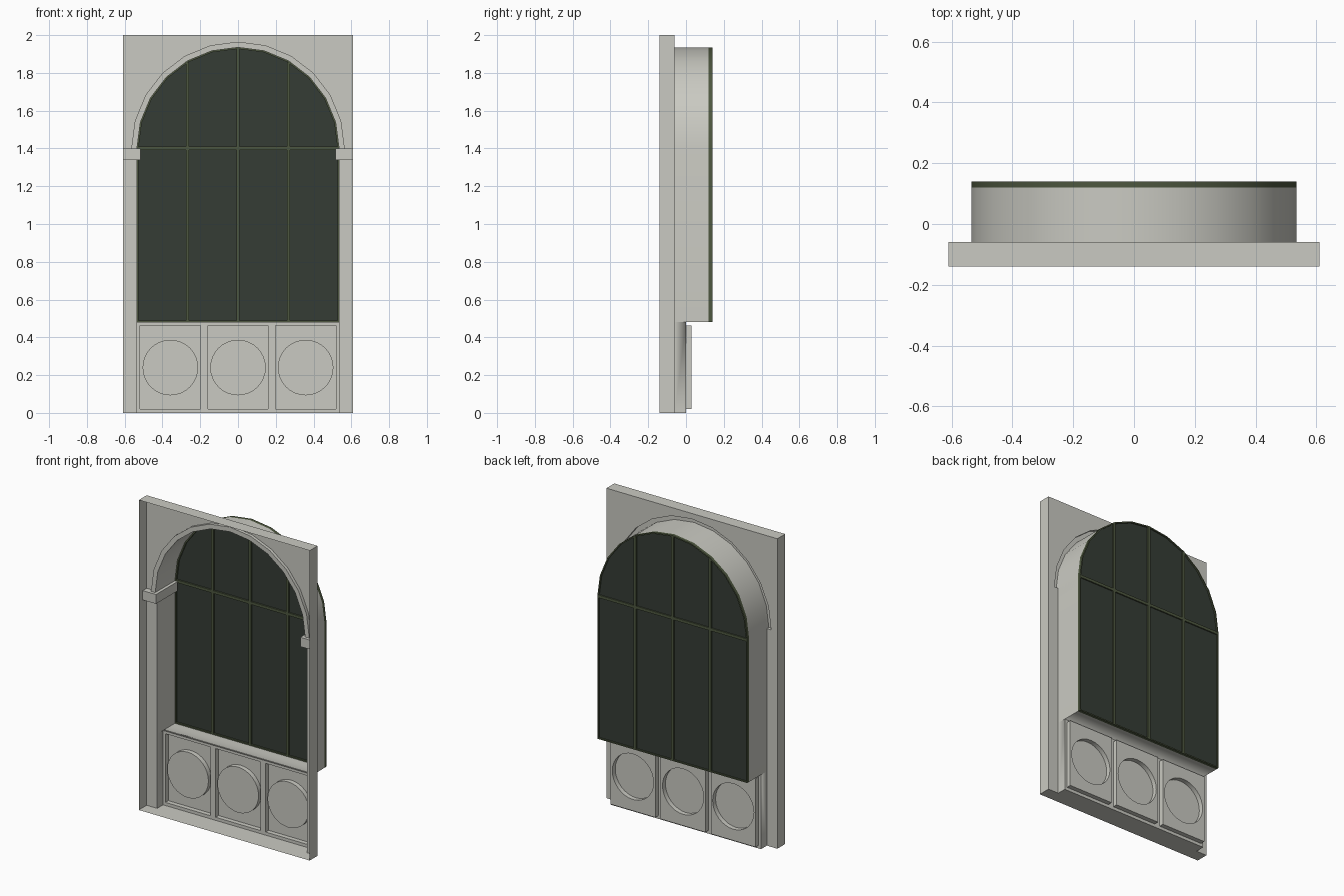
import bpy, bmesh, math

if "Cube" in bpy.data.objects:
    bpy.data.objects.remove(bpy.data.objects["Cube"])

def material(name, rgb):
    m = bpy.data.materials.new(name)
    m.diffuse_color = (*rgb, 1)
    m.use_nodes = True
    m.node_tree.nodes["Principled BSDF"].inputs["Base Color"].default_value = m.diffuse_color
    return m

STONE = material("pale_stone", (0.59, 0.59, 0.54))
FRAME = material("green_frame", (0.075, 0.095, 0.05))
GLASS = material("dark_glass", (0.036, 0.045, 0.036))

HW, OPEN, RING = 0.61, 0.535, 0.565        # half widths: niche, opening, arch moulding
SPRING, SILL = 1.40, 0.48                  # heights of arch spring and window sill
Y_EDGE, Y_WALL, Y_RING = -0.14, -0.06, -0.08
Y_PANEL, Y_RECESS, Y_WIN, Y_BACK = 0.0, 0.03, 0.12, 0.14


def finish(name, bm, mat):
    """Weld a bmesh, turn it into an object and smooth its gentle curves."""
    bmesh.ops.remove_doubles(bm, verts=bm.verts, dist=0.0002)
    me = bpy.data.meshes.new(name)
    bm.to_mesh(me)
    bm.free()
    me.materials.append(mat)
    ob = bpy.data.objects.new(name, me)
    bpy.context.collection.objects.link(ob)
    bpy.ops.object.select_all(action='DESELECT')
    ob.select_set(True)
    bpy.context.view_layer.objects.active = ob
    bpy.ops.object.shade_smooth_by_angle(angle=math.radians(25))
    return ob


def face(bm, pts):
    return bm.faces.new([bm.verts.new(p) for p in pts])


def plate(bm, x0, x1, z0, z1, y):
    face(bm, [(x0, y, z0), (x1, y, z0), (x1, y, z1), (x0, y, z1)])


def strip(bm, pts, y0, y1, closed=False):
    """Extrude an x-z outline along y."""
    n = len(pts)
    for i in range(n if closed else n - 1):
        (ax, az), (bx, bz) = pts[i], pts[(i + 1) % n]
        face(bm, [(ax, y0, az), (bx, y0, bz), (bx, y1, bz), (ax, y1, az)])


def band(bm, a, b, y, closed=False):
    """Flat ring between two matching outlines."""
    n = len(a)
    for i in range(n if closed else n - 1):
        j = (i + 1) % n
        face(bm, [(p[0], y, p[1]) for p in (a[i], a[j], b[j], b[i])])


def box(bm, x0, x1, y0, y1, z0, z1):
    pts = [(x0, z0), (x1, z0), (x1, z1), (x0, z1)]
    strip(bm, pts, y0, y1, True)
    plate(bm, x0, x1, z0, z1, y0)
    plate(bm, x1, x0, z0, z1, y1)


def arc(r, n=12):
    return [(-r * math.cos(math.pi * i / n), SPRING + r * math.sin(math.pi * i / n))
            for i in range(n + 1)]


def arch(r, z0):
    return [(-r, z0)] + arc(r) + [(r, z0)]


# Open-fronted niche: thin edges and the floor
bm = bmesh.new()
strip(bm, [(-HW, 0), (-HW, 2), (HW, 2), (HW, 0)], Y_EDGE, Y_WALL)
face(bm, [(-HW, Y_EDGE, 0), (HW, Y_EDGE, 0), (HW, Y_WALL, 0), (-HW, Y_WALL, 0)])
face(bm, [(-OPEN, Y_WALL, 0), (OPEN, Y_WALL, 0), (OPEN, Y_PANEL, 0), (-OPEN, Y_PANEL, 0)])
finish("niche_edge", bm, STONE)

# Wall with the arched opening
bm = bmesh.new()
for s in (-1, 1):
    plate(bm, *sorted((s * OPEN, s * HW)), 0, SPRING, Y_WALL)
    plate(bm, *sorted((s * RING, s * HW)), SPRING, 2, Y_WALL)
outer = arc(RING)
band(bm, outer, [(x, 2) for x, z in outer], Y_WALL)
finish("wall", bm, STONE)

# Raised arch moulding
bm = bmesh.new()
band(bm, arc(OPEN), outer, Y_RING)
strip(bm, outer, Y_RING, Y_WALL)
strip(bm, arc(OPEN), Y_RING, Y_WALL)
finish("arch_moulding", bm, STONE)

# Deep reveal around the window, sill, and lower reveal beside the panels
bm = bmesh.new()
strip(bm, arch(OPEN, SILL), Y_WALL, Y_WIN)
finish("window_reveal", bm, STONE)

bm = bmesh.new()
strip(bm, [(-OPEN, SILL), (OPEN, SILL)], Y_PANEL, Y_WIN)
for s in (-1, 1):
    strip(bm, [(s * OPEN, 0), (s * OPEN, SILL)], Y_WALL, Y_PANEL)
finish("sill_and_lower_reveal", bm, STONE)

# Imposts: block on the wall, running back along the reveal
for s, side in ((-1, "left"), (1, "right")):
    bm = bmesh.new()
    box(bm, *sorted((s * 0.515, s * HW)), -0.10, Y_WALL, 1.34, SPRING)
    box(bm, *sorted((s * 0.515, s * OPEN)), Y_WALL, Y_WIN, 1.34, SPRING)
    finish("impost_" + side, bm, STONE)

# Lower apron: flat rails around three recessed panels with raised discs
centres, half, pz0, pz1 = (-0.358, 0, 0.358), 0.16, 0.02, 0.463
bm = bmesh.new()
plate(bm, -OPEN, OPEN, 0, pz0, Y_PANEL)
plate(bm, -OPEN, OPEN, pz1, SILL, Y_PANEL)
edges = [-OPEN] + [c + s * half for c in centres for s in (-1, 1)] + [OPEN]
for x0, x1 in zip(edges[::2], edges[1::2]):
    plate(bm, x0, x1, pz0, pz1, Y_PANEL)
finish("apron_rails", bm, STONE)

for k, c in enumerate(centres):
    bm = bmesh.new()
    rect = [(c - half, pz0), (c + half, pz0), (c + half, pz1), (c - half, pz1)]
    circle = [(c + 0.147 * math.cos(math.tau * i / 32), 0.24 + 0.147 * math.sin(math.tau * i / 32))
              for i in range(32)]
    loops = []
    for pts in (rect, circle):
        vs = [bm.verts.new((x, Y_RECESS, z)) for x, z in pts]
        loops += [bm.edges.new((vs[i], vs[(i + 1) % len(vs)])) for i in range(len(vs))]
    bmesh.ops.triangle_fill(bm, use_beauty=True, edges=loops, normal=(0, -1, 0))
    strip(bm, rect, Y_PANEL, Y_RECESS, True)
    strip(bm, circle, Y_PANEL, Y_RECESS, True)
    face(bm, [(x, Y_PANEL, z) for x, z in circle])
    finish("disc_panel_%d" % (k + 1), bm, STONE)

# Window frame and glazing bars
bm = bmesh.new()
out_p, in_p = arch(OPEN, SILL), arch(OPEN - 0.008, SILL + 0.008)
for y in (Y_WIN, Y_BACK):
    band(bm, out_p, in_p, y, True)
for p in (out_p, in_p):
    strip(bm, p, Y_WIN, Y_BACK, True)
finish("window_frame", bm, FRAME)

bm = bmesh.new()
for x in (-OPEN / 2, 0, OPEN / 2):
    top = SPRING + math.sqrt(OPEN ** 2 - x ** 2) - 0.008
    box(bm, x - 0.009, x + 0.009, Y_WIN, Y_BACK, SILL + 0.004, top)
finish("upright_bars", bm, FRAME)
bm = bmesh.new()
box(bm, -OPEN + 0.004, OPEN - 0.004, Y_WIN + 0.001, Y_BACK - 0.001, SPRING - 0.009, SPRING + 0.009)
finish("cross_bar", bm, FRAME)

# Glass pane
bm = bmesh.new()
face(bm, [(x, 0.131, z) for x, z in arch(OPEN - 0.004, SILL + 0.004)])
finish("glass", bm, GLASS)
